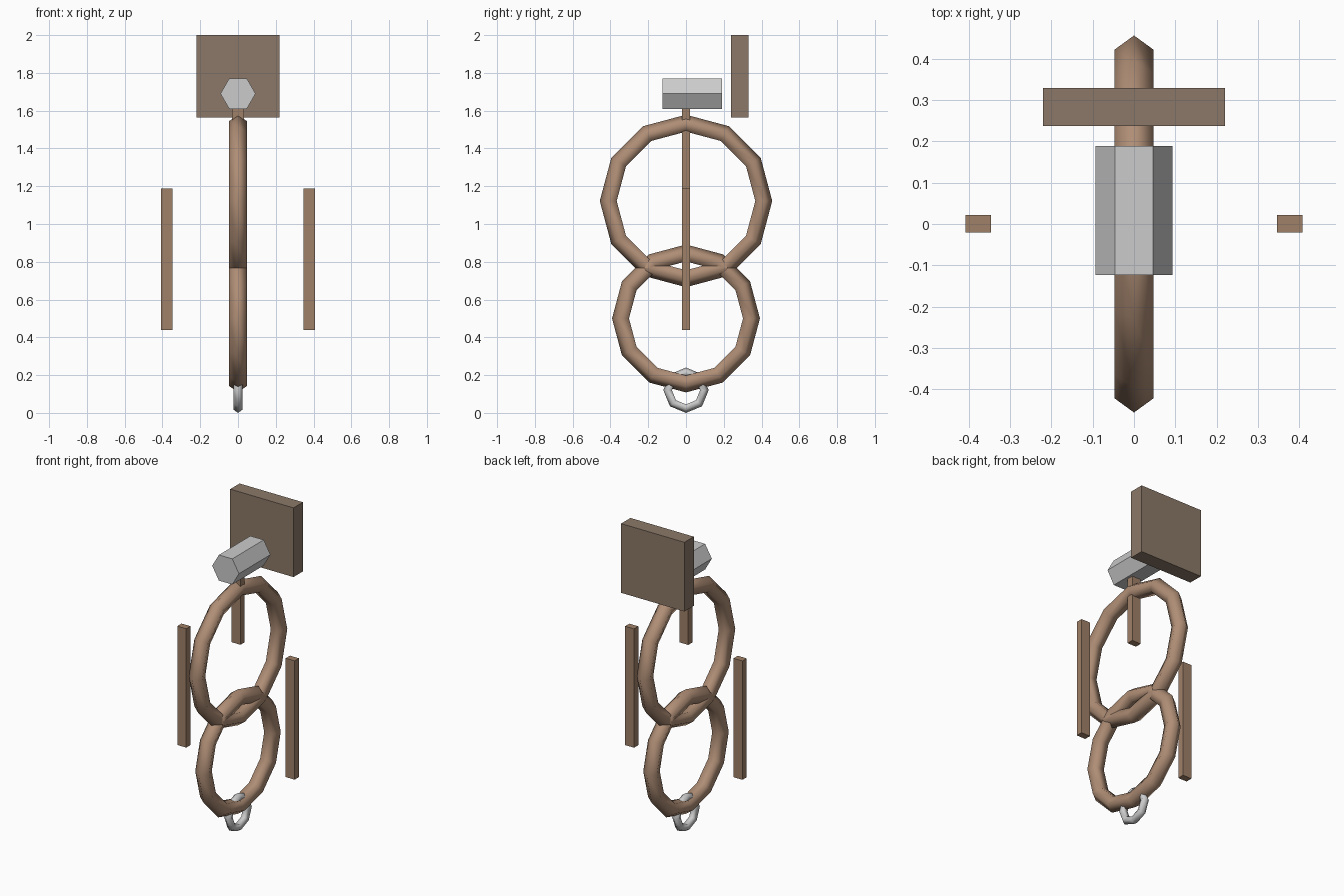
import bpy
from math import pi

if "Cube" in bpy.data.objects:
    bpy.data.objects.remove(bpy.data.objects["Cube"])


def material(name, rgb):
    m = bpy.data.materials.new(name)
    m.diffuse_color = (*rgb, 1)
    m.use_nodes = True
    m.node_tree.nodes["Principled BSDF"].inputs["Base Color"].default_value = m.diffuse_color
    return m


rope_brown = material("rope_brown", (0.43, 0.27, 0.18))
strap_brown = material("strap_brown", (0.35, 0.22, 0.14))
board_brown = material("board_brown", (0.26, 0.19, 0.14))


def finish(name, mat=None):
    ob = bpy.context.object
    ob.name = name
    if mat:
        ob.data.materials.append(mat)
    return ob


def box(name, lo, hi, mat):
    bpy.ops.mesh.primitive_cube_add(
        size=1, location=[(a + b) / 2 for a, b in zip(lo, hi)])
    ob = finish(name, mat)
    ob.scale = [b - a for a, b in zip(lo, hi)]
    bpy.ops.object.transform_apply(location=False, rotation=False, scale=True)


def ring(name, z, major, minor, segments, mat=None):
    # upright ring in the YZ plane with a five-sided tube
    bpy.ops.mesh.primitive_torus_add(
        major_radius=major, minor_radius=minor, major_segments=segments,
        minor_segments=5, location=(0, 0, z), rotation=(0, pi / 2, 0))
    finish(name, mat)
    bpy.ops.object.shade_smooth()


# Hanging rings
ring("upper_ring", 1.122, 0.407, 0.0495, 12, rope_brown)
ring("lower_ring", 0.50, 0.342, 0.0495, 12, rope_brown)
ring("metal_ring", 0.12, 0.095, 0.025, 8)

# Hexagonal peg
bpy.ops.mesh.primitive_cylinder_add(
    vertices=6, radius=0.093, depth=0.313, location=(0, 0.033, 1.69),
    rotation=(pi / 2, pi / 6, 0))
finish("peg")

# Wall board
box("wall_board", (-0.22, 0.237, 1.565), (0.22, 0.33, 2.0), board_brown)

# Straps: one under the peg, one each side
box("centre_strap", (-0.031, -0.02, 1.187), (0.031, 0.022, 1.615), strap_brown)
for name, x in (("left_strap", -0.377), ("right_strap", 0.377)):
    box(name, (x - 0.031, -0.02, 0.44), (x + 0.031, 0.022, 1.187), strap_brown)
